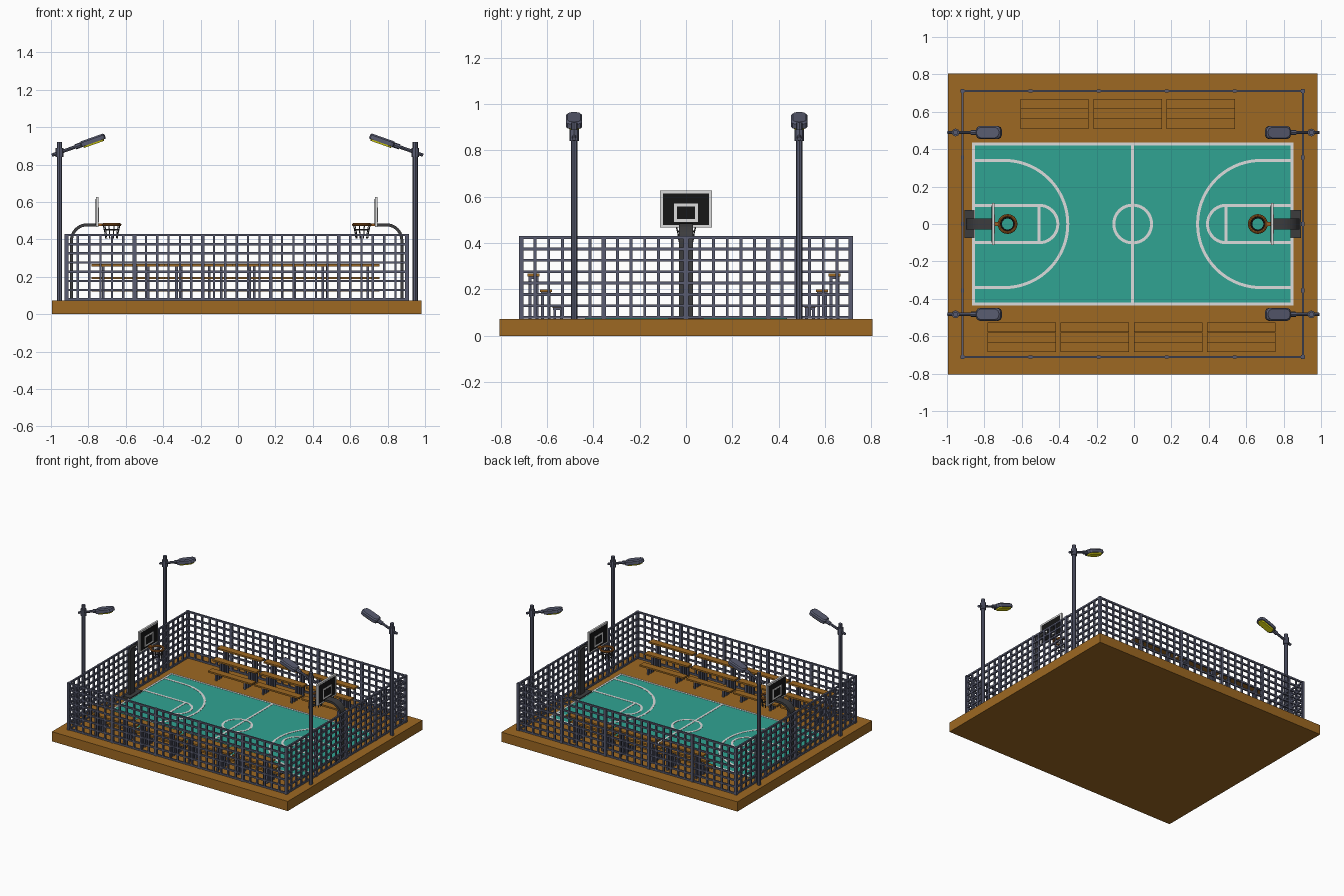
import bpy, bmesh, math
from mathutils import Vector, Matrix

if "Cube" in bpy.data.objects:
    bpy.data.objects.remove(bpy.data.objects["Cube"])

CX = -0.007          # symmetry plane of the court
FLOOR = 0.073        # top of the base slab


def material(name, rgb):
    m = bpy.data.materials.new(name)
    m.diffuse_color = (*rgb, 1)
    m.use_nodes = True
    m.node_tree.nodes["Principled BSDF"].inputs["Base Color"].default_value = m.diffuse_color
    return m


WOOD = material("brown_wood", (0.34, 0.14, 0.016))
TEAL = material("court_teal", (0.030, 0.37, 0.29))
WHITE = material("white_paint", (0.72, 0.72, 0.72))
STEEL = material("blue_grey_steel", (0.10, 0.108, 0.165))
DARK = material("dark_grey_metal", (0.045, 0.045, 0.048))
BLACK = material("black_panel", (0.008, 0.008, 0.008))
ORANGE = material("rim_orange", (0.36, 0.12, 0.018))
YELLOW = material("lamp_yellow", (0.75, 0.70, 0.005))


def finish(name, bm, mat):
    bmesh.ops.recalc_face_normals(bm, faces=bm.faces)
    me = bpy.data.meshes.new(name)
    bm.to_mesh(me)
    bm.free()
    me.materials.append(mat)
    ob = bpy.data.objects.new(name, me)
    bpy.context.collection.objects.link(ob)
    return ob


def boxes(name, items, mat):
    """One mesh of boxes, each given as (x0, x1, y0, y1, z0, z1)."""
    bm = bmesh.new()
    for x0, x1, y0, y1, z0, z1 in items:
        m = Matrix.Translation(((x0 + x1) / 2, (y0 + y1) / 2, (z0 + z1) / 2))
        bmesh.ops.create_cube(bm, size=1, matrix=m @ Matrix.Diagonal(
            (abs(x1 - x0), y1 - y0, z1 - z0, 1)))
    return finish(name, bm, mat)


def strip(name, pts, width, place, t0, t1, mat, closed=False):
    """Sweep a rectangular section along a flat path with mitred corners."""
    bm, n, rings = bmesh.new(), len(pts), []
    pts = [Vector(p) for p in pts]
    for i, p in enumerate(pts):
        a = (p - pts[i - 1]).normalized() if closed or i > 0 else None
        b = (pts[(i + 1) % n] - p).normalized() if closed or i < n - 1 else None
        a, b = a or b, b or a
        t = (a + b).normalized()
        off = Vector((-t.y, t.x)) * (width / 2 / max(t.dot(a), 0.3))
        l, r = p + off, p - off
        rings.append([bm.verts.new(place(q.x, q.y, h))
                      for q, h in ((l, t0), (r, t0), (r, t1), (l, t1))])
    for i in range(n if closed else n - 1):
        a, b = rings[i], rings[(i + 1) % n]
        for k in range(4):
            bm.faces.new((a[k], a[k - 1], b[k - 1], b[k]))
    if not closed:
        bm.faces.new(rings[0])
        bm.faces.new(rings[-1])
    return finish(name, bm, mat)


def tube(name, paths, radius, mat, closed=False, sides=2):
    """Round bars along one or more paths."""
    cu = bpy.data.curves.new(name, 'CURVE')
    cu.dimensions, cu.bevel_depth, cu.bevel_resolution = '3D', radius, sides
    cu.use_fill_caps = True
    for path in paths:
        sp = cu.splines.new('POLY')
        sp.points.add(len(path) - 1)
        for q, p in zip(sp.points, path):
            q.co = (*p, 1)
        sp.use_cyclic_u = closed
    ob = bpy.data.objects.new(name, cu)
    bpy.context.collection.objects.link(ob)
    cu.materials.append(mat)
    bpy.ops.object.select_all(action='DESELECT')
    ob.select_set(True)
    bpy.context.view_layer.objects.active = ob
    bpy.ops.object.convert(target='MESH')
    bpy.ops.object.shade_smooth_by_angle()
    return ob


def arc(cx, cy, r, a0, a1, n):
    return [(cx + r * math.cos(math.radians(a0 + (a1 - a0) * i / n)),
             cy + r * math.sin(math.radians(a0 + (a1 - a0) * i / n))) for i in range(n + 1)]


# base slab and court surface
boxes("base_slab", [(CX - 0.987, CX + 0.987, -0.805, 0.805, 0, FLOOR)], WOOD)
boxes("court_surface", [(CX - 0.859, CX + 0.859, -0.437, 0.437, FLOOR, 0.077)], TEAL)

# court lines
def line(name, pts, s=1, closed=False):
    strip(name, pts, 0.016, lambda u, v, t: (CX + s * u, v, t), 0.0765, 0.0785, WHITE, closed)


line("border_line", [(-.851, -.429), (.851, -.429), (.851, .429), (-.851, .429)], closed=True)
line("centre_line", [(0, -0.429), (0, 0.429)])
line("centre_circle", arc(0, 0, 0.101, 0, 360, 40)[:-1], closed=True)
for s, side in ((-1, "left"), (1, "right")):
    line(side + "_three_point_line",
         [(0.851, 0.34)] + arc(0.687, 0, 0.34, 90, 270, 36) + [(0.851, -0.34)], s)
    line(side + "_key_lines", [(0.851, 0.1), (0.5, 0.1), (0.5, -0.1), (0.851, -0.1)], s)
    line(side + "_free_throw_arc", arc(0.5, 0, 0.1, 90, 270, 20), s)

# fence: posts, rails and wire mesh on four sides
FX, FY, FT = 0.91, 0.711, 0.43
def fence(name, length, panels, to_world):
    def bar(u0, u1, w, z0, z1):
        return to_world(u0, u1, w) + (z0, z1)
    posts = [-length + 2 * length * i / panels for i in range(panels + 1)]
    items = [bar(u - 0.01, u + 0.01, 0.009, FLOOR, FT) for u in posts]
    rows, cols = 7, panels * 6
    for i in range(rows + 1):
        z = 0.08 + (FT - 0.006 - 0.08) * i / rows
        items.append(bar(-length, length, 0.006, z - 0.006, z + 0.006))
    for i in range(cols + 1):
        u = -length + 2 * length * i / cols
        if i % 6:
            items.append(bar(u - 0.006, u + 0.006, 0.006, FLOOR + 0.004, FT - 0.004))
    boxes(name, items, STEEL)


for s, a, b in ((-1, "front", "left"), (1, "back", "right")):
    fence(a + "_fence", FX, 5, lambda u0, u1, w: (CX + u0, CX + u1, s * FY - w, s * FY + w))
    fence(b + "_fence", FY, 4, lambda u0, u1, w: (CX + s * FX - w, CX + s * FX + w, u0, u1))

# basketball hoops
for s, side in ((-1, "left"), (1, "right")):
    def X(u):
        return CX + s * u

    def plate(name, h, y, z0, z1, mat):
        return boxes(f"{side}_{name}", [(X(.746 - h), X(.746 + h), -y, y, z0, z1)], mat)

    boxes(side + "_hoop_foot", [(X(0.845), X(0.9), -0.075, 0.075, FLOOR, 0.086)], DARK)
    bend = arc(0.8, 0.395, 0.083, 0, 90, 10)
    strip(side + "_hoop_pole", [(0.883, 0.08)] + bend + [(0.75, 0.478)], 0.016,
          lambda u, v, t: (X(u), t, v), -0.03, 0.03, DARK)
    plate("backboard_frame", 0.007, 0.112, 0.467, 0.627, WHITE)
    plate("backboard_panel", 0.008, 0.1, 0.478, 0.615, BLACK)
    plate("target_square", 0.009, 0.052, 0.492, 0.572, WHITE)
    plate("target_inside", 0.010, 0.039, 0.504, 0.559, BLACK)
    boxes(side + "_rim_bracket", [(X(0.712), X(0.74), -0.012, 0.012, 0.472, 0.484)], ORANGE)
    rc = 0.669
    tube(side + "_rim", [[(X(x), y, 0.479) for x, y in arc(rc, 0, 0.045, 0, 360, 24)[:-1]]],
         0.008, ORANGE, True)
    strands = []
    for k in range(10):
        c, d = math.cos(k * math.tau / 10), math.sin(k * math.tau / 10)
        strands.append([(X(rc + r * c), r * d, z)
                        for r, z in ((0.045, 0.478), (0.036, 0.44), (0.031, 0.405))])
    tube(side + "_net_strands", strands, 0.003, DARK, sides=0)
    tube(side + "_net_rings", [[(X(x), y, z) for x, y in arc(rc, 0, r, 0, 360, 10)[:-1]]
                               for r, z in ((0.039, 0.452), (0.034, 0.425))],
         0.003, DARK, True, 0)

# stepped benches
def bench(name, cx, ys):
    planks, legs = [], []
    for y, z in zip(ys, (0.268, 0.2, 0.134)):
        planks.append((cx - 0.183, cx + 0.183, y - 0.026, y + 0.026, z - 0.012, z))
        for dx in (-0.12, 0.12):
            x0, x1 = cx + dx - 0.007, cx + dx + 0.007
            legs += [(x0, x1, y + e - 0.006, y + e + 0.006, FLOOR, z - 0.012)
                     for e in (-0.015, 0.015)]
            legs.append((x0, x1, y - 0.022, y + 0.022, z - 0.022, z - 0.012))
    boxes(name + "_planks", planks, WOOD)
    boxes(name + "_legs", legs, STEEL)


for i in range(3):
    bench(f"back_bench_{i + 1}", -0.425 + 0.391 * i, (0.641, 0.588, 0.535))
for i in range(4):
    bench(f"front_bench_{i + 1}", -0.6 + 0.391 * i, (-0.658, -0.605, -0.552))

# floodlights
def lamp_slab(name, place, hx, hy, c, layers, mat):
    """Stack of chamfered outlines; layers are (height, inset)."""
    bm, rings = bmesh.new(), []
    for h, e in layers:
        a, b = hx - e, hy - e
        out = [(a, b - c), (a - c * .3, b - c * .3), (a - c, b)]
        out += [(-x, y) for x, y in reversed(out)]
        out += [(-x, -y) for x, y in out]
        rings.append([bm.verts.new(place(x, y, h)) for x, y in out])
    for r0, r1 in zip(rings, rings[1:]):
        for k in range(len(r0)):
            bm.faces.new((r0[k - 1], r0[k], r1[k], r1[k - 1]))
    bm.faces.new(rings[0])
    bm.faces.new(rings[-1])
    finish(name, bm, mat)


TILT = math.radians(19.5)
for s, side in ((-1, "left"), (1, "right")):
    for y, end in ((-0.483, "front"), (0.489, "back")):
        name = f"{end}_{side}_lamp"
        px = -0.003 + s * 0.951

        def place(u, v, h):
            # u runs from pole towards the court, h is normal to the head
            return (-0.003 + s * (0.773 - u * math.cos(TILT) + h * math.sin(TILT)), y + v,
                    0.928 + u * math.sin(TILT) + h * math.cos(TILT))

        tube(name + "_pole", [[(px, y, FLOOR), (px, y, 0.9)]], 0.014, STEEL)
        tube(name + "_collar", [[(px, y, 0.84), (px, y, 0.89)]], 0.021, STEEL)
        tube(name + "_cap", [[(px, y, 0.88), (px, y, 0.92)]], 0.014, STEEL)
        tube(name + "_arm", [[place(-0.233, 0, 0), place(-0.04, 0, 0)]], 0.009, STEEL)
        tube(name + "_arm_joint", [[place(-0.1, 0, 0), place(-0.06, 0, 0)]], 0.014, STEEL)
        lamp_slab(name + "_head", place, 0.07, 0.035, 0.022,
                  [(-0.012, 0), (0.010, 0), (0.018, 0.007)], STEEL)
        lamp_slab(name + "_light", place, 0.06, 0.028, 0.018,
                  [(-0.021, 0.003), (-0.011, 0)], YELLOW)
